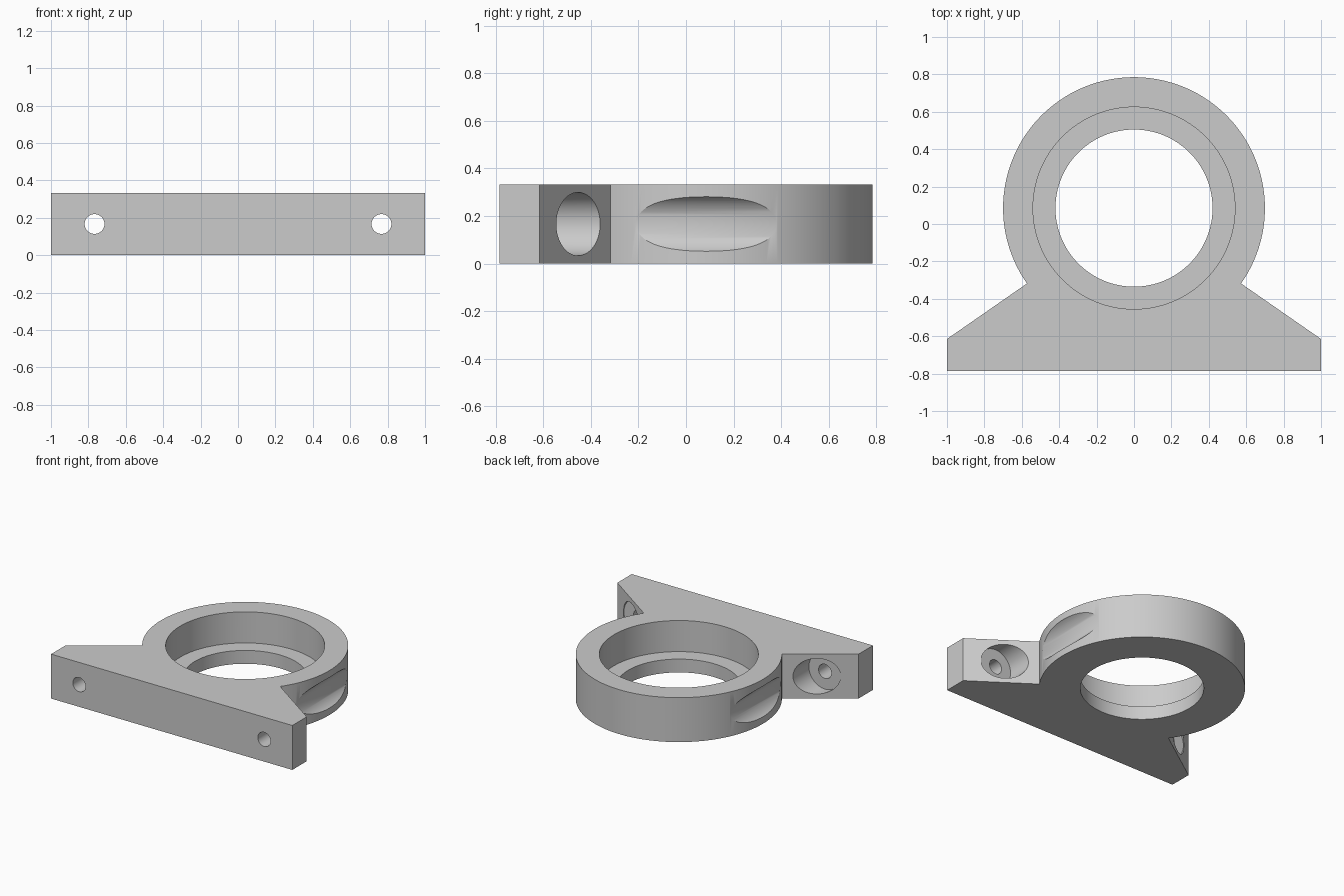
import bpy, bmesh, math
from mathutils import Matrix

if "Cube" in bpy.data.objects:
    bpy.data.objects.remove(bpy.data.objects["Cube"])

HEIGHT = 0.333
RING_Y, RING_R = 0.085, 0.70
SCREW_X, MID_Z = 0.767, HEIGHT / 2

grey = bpy.data.materials.new("light_grey")
grey.use_nodes = True
colour = (0.6, 0.6, 0.6, 1)
grey.diffuse_color = colour
grey.node_tree.nodes["Principled BSDF"].inputs["Base Color"].default_value = colour


def add_object(name, bm):
    mesh = bpy.data.meshes.new(name)
    bmesh.ops.recalc_face_normals(bm, faces=bm.faces)
    bm.to_mesh(mesh)
    bm.free()
    mesh.materials.append(grey)
    obj = bpy.data.objects.new(name, mesh)
    bpy.context.collection.objects.link(obj)
    return obj


def cylinder_cutter(name, radius, start, end, axis, segments):
    """Cylinder between two points along the z or y axis."""
    bm = bmesh.new()
    mid = [(a + b) / 2 for a, b in zip(start, end)]
    length = sum(abs(a - b) for a, b in zip(start, end))
    turn = Matrix.Rotation(math.pi / 2, 4, "X") if axis == "Y" else Matrix()
    bmesh.ops.create_cone(bm, cap_ends=True, segments=segments, radius1=radius,
                          radius2=radius, depth=length,
                          matrix=Matrix.Translation(mid) @ turn)
    obj = add_object(name, bm)
    obj.hide_render = True
    return obj


# Body: mounting foot with sloped shoulders running into a round ring
neck = math.atan2(-0.32 - RING_Y, 0.575)
steps = 120
outline = [(-1, -0.615), (-1, -0.785), (1, -0.785), (1, -0.615)]
for i in range(steps + 1):
    a = neck + (math.pi - 2 * neck) * i / steps
    outline.append((RING_R * math.cos(a), RING_Y + RING_R * math.sin(a)))
bm = bmesh.new()
base = bm.faces.new([bm.verts.new((x, y, 0)) for x, y in outline])
top = bmesh.ops.extrude_face_region(bm, geom=[base])["geom"]
bmesh.ops.translate(bm, vec=(0, 0, HEIGHT),
                    verts=[v for v in top if isinstance(v, bmesh.types.BMVert)])
body = add_object("bearing_bracket", bm)

# Stepped bore, leaving a ledge at the bottom
cutters = [
    cylinder_cutter("through_bore", 0.42, (0, RING_Y, -0.1), (0, RING_Y, 0.5), "Z", 128),
    cylinder_cutter("seat_bore", 0.54, (0, RING_Y, 0.1), (0, RING_Y, 0.5), "Z", 128),
]
# Screw holes, whose wide head clearance also grooves the ring's flanks
for side, x in (("left", SCREW_X), ("right", -SCREW_X)):
    cutters.append(cylinder_cutter(side + "_screw_hole", 0.053, (x, -1, MID_Z),
                                   (x, 0, MID_Z), "Y", 48))
    cutters.append(cylinder_cutter(side + "_head_clearance", 0.133, (x, -0.55, MID_Z),
                                   (x, 1, MID_Z), "Y", 64))

for cutter in cutters:
    mod = body.modifiers.new(cutter.name, "BOOLEAN")
    mod.operation = "DIFFERENCE"
    mod.solver = "EXACT"
    mod.object = cutter

# Bake the cuts and drop the helpers
bpy.context.view_layer.update()
result = bpy.data.meshes.new_from_object(
    body.evaluated_get(bpy.context.evaluated_depsgraph_get()))
body.modifiers.clear()
body.data = result
for cutter in cutters:
    bpy.data.objects.remove(cutter)

bpy.ops.object.select_all(action="DESELECT")
body.select_set(True)
bpy.context.view_layer.objects.active = body
bpy.ops.object.shade_smooth_by_angle(angle=math.radians(30))
